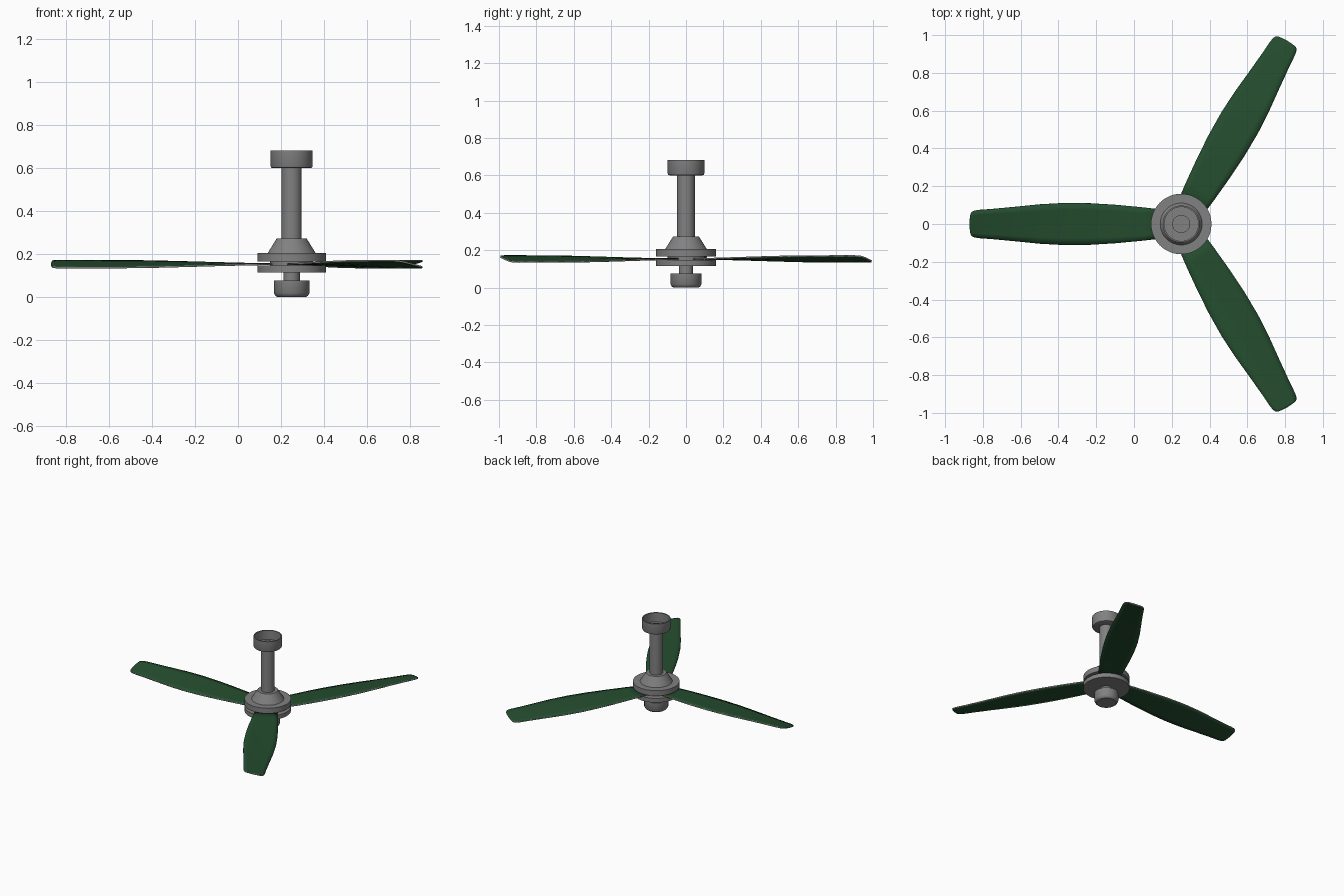
import bpy, bmesh, math
from mathutils import Vector

HUB_X = 0.25
BLADE_Z = 0.153

cube = bpy.data.objects.get("Cube")
if cube:
    bpy.data.objects.remove(cube, do_unlink=True)


def material(name, rgb):
    m = bpy.data.materials.new(name)
    m.use_nodes = True
    m.diffuse_color = (*rgb, 1)
    m.node_tree.nodes["Principled BSDF"].inputs["Base Color"].default_value = (*rgb, 1)
    return m


grey = material("metal grey", (0.22, 0.22, 0.22))
green = material("dark green", (0.018, 0.075, 0.028))


def finish(name, bm, mats):
    mesh = bpy.data.meshes.new(name)
    bm.to_mesh(mesh)
    bm.free()
    obj = bpy.data.objects.new(name, mesh)
    bpy.context.collection.objects.link(obj)
    for m in mats:
        mesh.materials.append(m)
    bpy.ops.object.select_all(action="DESELECT")
    obj.select_set(True)
    bpy.context.view_layer.objects.active = obj
    bpy.ops.object.shade_smooth_by_angle(angle=math.radians(35))
    return obj


def lathe(name, profile, steps=48):
    """Spin an (r, z) profile round the hub axis."""
    bm = bmesh.new()
    verts = [bm.verts.new((r, 0, z)) for r, z in profile]
    edges = [bm.edges.new(pair) for pair in zip(verts, verts[1:])]
    bmesh.ops.spin(bm, geom=verts + edges, cent=(0, 0, 0), axis=(0, 0, 1),
                   angle=math.tau, steps=steps)
    bmesh.ops.remove_doubles(bm, verts=bm.verts, dist=0.0001)
    bmesh.ops.recalc_face_normals(bm, faces=bm.faces)
    obj = finish(name, bm, [grey])
    obj.location.x = HUB_X
    return obj


# Ceiling cup, open at the top
lathe("ceiling_cup", [(0, 0.6), (0.088, 0.6), (0.095, 0.603), (0.098, 0.61),
                      (0.098, 0.682), (0.09, 0.682), (0.09, 0.612), (0, 0.612)])
# Hanging rod
lathe("rod", [(0, 0.26), (0.047, 0.26), (0.047, 0.625), (0, 0.625)])
# Motor housing: cone above a disc, with a core through the blade gap
lathe("motor_housing", [(0, 0.272), (0.07, 0.272), (0.111, 0.206), (0.16, 0.206),
                        (0.16, 0.166), (0.1, 0.166), (0.1, 0.14), (0, 0.14)])
# Lower clamping disc
lathe("lower_disc", [(0, 0.147), (0.16, 0.147), (0.16, 0.115), (0, 0.115)])
# Neck and bottom cap
lathe("neck", [(0, 0.12), (0.038, 0.12), (0.038, 0.07), (0, 0.07)])
lathe("bottom_cap", [(0, 0.076), (0.083, 0.076), (0.083, 0.018), (0.076, 0.006),
                     (0.068, 0), (0, 0)])

# Blade half-widths along the radius, ending in rounded tip corners
OUTLINE = [(0.09, 0.075), (0.2, 0.088), (0.35, 0.102), (0.48, 0.11), (0.62, 0.112),
           (0.75, 0.105), (0.88, 0.092), (1.0, 0.081), (1.07, 0.076), (1.095, 0.072),
           (1.109, 0.065), (1.116, 0.054)]
ACROSS = 6


def blade(name, angle):
    bm = bmesh.new()
    rows = []
    for u, half in OUTLINE:
        twist = math.radians(13) * max(0, (u - 0.1) / 1.02)
        row = []
        for i in range(ACROSS + 1):
            v = half * (2 * i / ACROSS - 1)
            bow = 0.005 * (1 - (v / half) ** 2) if u > 1.11 else 0
            row.append(bm.verts.new((u + bow, v * math.cos(twist), -v * math.sin(twist))))
        rows.append(row)
    for a, b in zip(rows, rows[1:]):
        for i in range(ACROSS):
            bm.faces.new((a[i], b[i], b[i + 1], a[i + 1]))
    obj = finish(name, bm, [green, grey])
    obj.location = Vector((HUB_X, 0, BLADE_Z))
    obj.rotation_euler.z = math.radians(angle)
    # Thin plate with a grey rim
    plate = obj.modifiers.new("Thickness", "SOLIDIFY")
    plate.thickness = 0.008
    plate.offset = 0
    plate.material_offset_rim = 1


for label, angle in (("right", 180), ("back_left", 60), ("front_left", -60)):
    blade(label + "_blade", angle)
